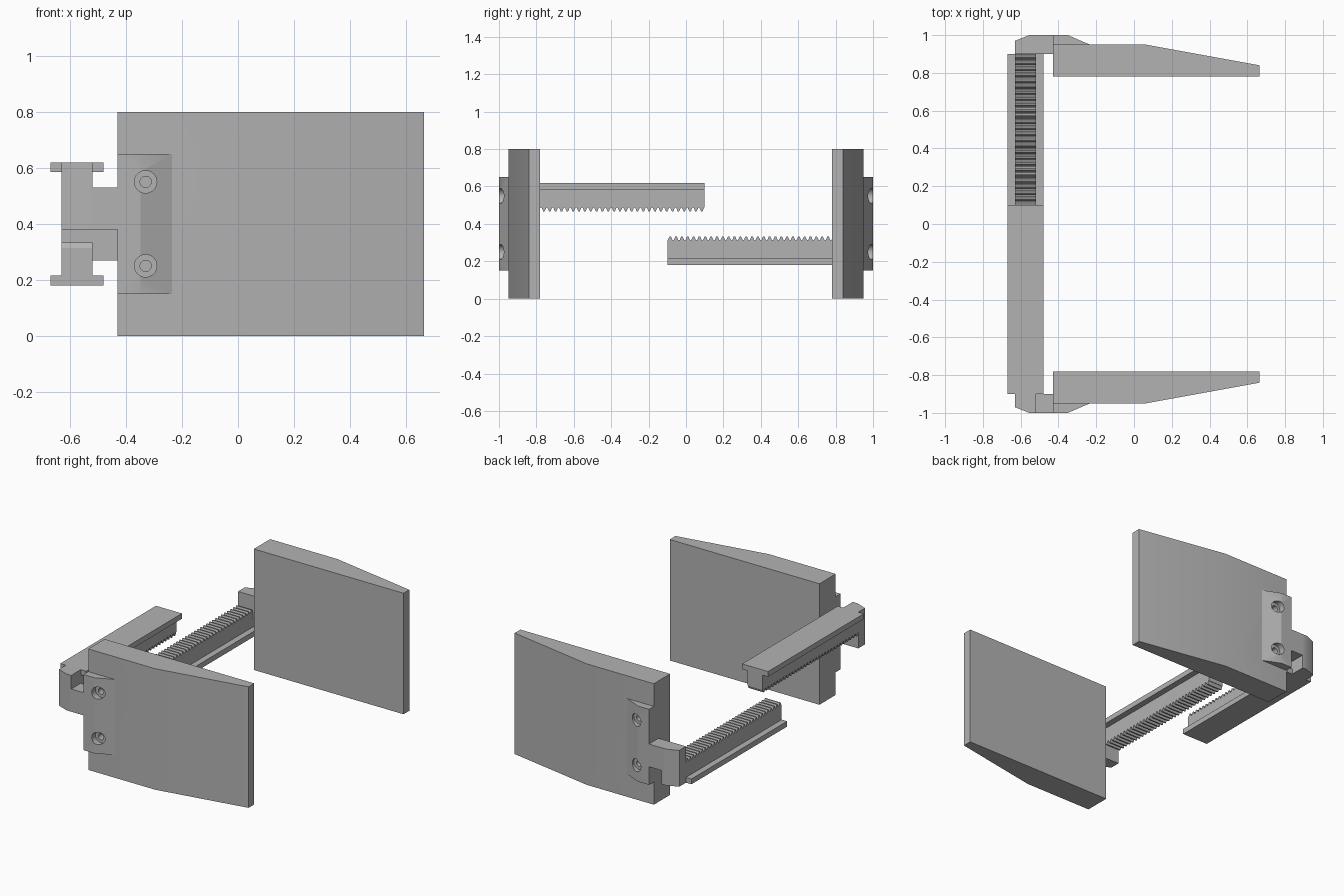
import bpy, bmesh, math
from mathutils import Matrix, Vector

if "Cube" in bpy.data.objects:
    bpy.data.objects.remove(bpy.data.objects["Cube"], do_unlink=True)

grey = bpy.data.materials.new("plain_grey")
grey.use_nodes = True
grey.diffuse_color = (0.45, 0.45, 0.45, 1)
grey.node_tree.nodes["Principled BSDF"].inputs["Base Color"].default_value = grey.diffuse_color

MID = 0.4          # height of the axis the two jaws are turned about
parts = []


def add_object(name, bm):
    bmesh.ops.recalc_face_normals(bm, faces=bm.faces)
    mesh = bpy.data.meshes.new(name)
    bm.to_mesh(mesh)
    bm.free()
    mesh.materials.append(grey)
    obj = bpy.data.objects.new(name, mesh)
    bpy.context.collection.objects.link(obj)
    return obj


def prism(name, points, low, high, along="z"):
    """Extrude an (x, y) outline along z, or a (y, z) outline along x."""
    bm = bmesh.new()
    place = (lambda a, b: (a, b, low)) if along == "z" else (lambda a, b: (low, a, b))
    step = Vector((0, 0, high - low)) if along == "z" else Vector((high - low, 0, 0))
    face = bm.faces.new([bm.verts.new(place(a, b)) for a, b in points])
    out = bmesh.ops.extrude_face_region(bm, geom=[face])
    bmesh.ops.translate(bm, vec=step, verts=[v for v in out["geom"] if isinstance(v, bmesh.types.BMVert)])
    obj = add_object(name, bm)
    parts.append(obj)
    return obj


def hole_cutter(name, radius, y0, y1):
    """Two cylinders along y, one for each screw."""
    bm = bmesh.new()
    for z in (-0.15, 0.15):
        place = Matrix.Translation((-0.33, (y0 + y1) / 2, z)) @ Matrix.Rotation(math.pi / 2, 4, "X")
        bmesh.ops.create_cone(bm, cap_ends=True, segments=32, radius1=radius, radius2=radius,
                              depth=y1 - y0, matrix=place)
    obj = add_object(name, bm)
    obj.hide_render = True
    return obj


def cut(obj, cutters):
    for cutter in cutters:
        mod = obj.modifiers.new("holes", "BOOLEAN")
        mod.operation, mod.solver, mod.object = "DIFFERENCE", "EXACT", cutter
    graph = bpy.context.evaluated_depsgraph_get()
    mesh = bpy.data.meshes.new_from_object(obj.evaluated_get(graph))
    obj.modifiers.clear()
    obj.data = mesh


# Tapered gripping plate
plate = prism("jaw_plate", [(-0.43, -0.78), (0.665, -0.78), (0.665, -0.84),
                            (0.06, -0.95), (-0.43, -0.95)], -0.4, 0.4)

# Screwed-on bracket with a sloping end
bracket = prism("bracket", [(-0.43, -0.95), (-0.235, -0.95), (-0.35, -1), (-0.43, -1)], -0.25, 0.25)

# Arm joining the bracket to the rack, and the taller post behind the rack
prism("arm", [(-0.52, -0.9), (-0.43, -0.9), (-0.43, -1), (-0.52, -1)], -0.02, 0.13)
prism("post", [(-0.63, -0.9), (-0.52, -0.9), (-0.52, -1), (-0.555, -1), (-0.63, -0.97)], -0.02, 0.22)

# Toothed rack
root, tip, pitch, start, end = 0.087, 0.067, 0.03125, -0.9, 0.1
teeth = []
for i in range(round((end - start) / pitch)):
    y = start + i * pitch
    teeth += [(y + pitch * f, z) for f, z in ((0.1, root), (0.38, tip), (0.62, tip), (0.9, root))]
prism("rack", [(start, 0.22), (start, root)] + teeth + [(end, root), (end, 0.22)], -0.63, -0.52, "x")

# Guide flanges on both sides of the rack
for name, x0, x1 in (("outer_flange", -0.67, -0.63), ("inner_flange", -0.52, -0.48)):
    prism(name, [(start, 0.185), (end, 0.185), (end, 0.22), (start, 0.22)], x0, x1, "x")

# Screw holes with a wide head recess
recess = hole_cutter("recess_cutter", 0.04, -1.1, -0.96)
bore = hole_cutter("bore_cutter", 0.02, -1.1, -0.87)
cut(bracket, [recess, bore])
cut(plate, [bore])
for cutter in (recess, bore):
    bpy.data.objects.remove(cutter, do_unlink=True)

# Shade, then repeat every part turned half round for the back jaw
for obj in parts:
    bpy.ops.object.select_all(action="DESELECT")
    obj.select_set(True)
    bpy.context.view_layer.objects.active = obj
    bpy.ops.object.shade_smooth_by_angle(angle=math.radians(30))
    name = obj.name
    obj.name = "front_" + name
    obj.location.z = MID
    twin = bpy.data.objects.new("back_" + name, obj.data)
    twin.location.z = MID
    twin.rotation_euler.x = math.pi
    bpy.context.collection.objects.link(twin)
